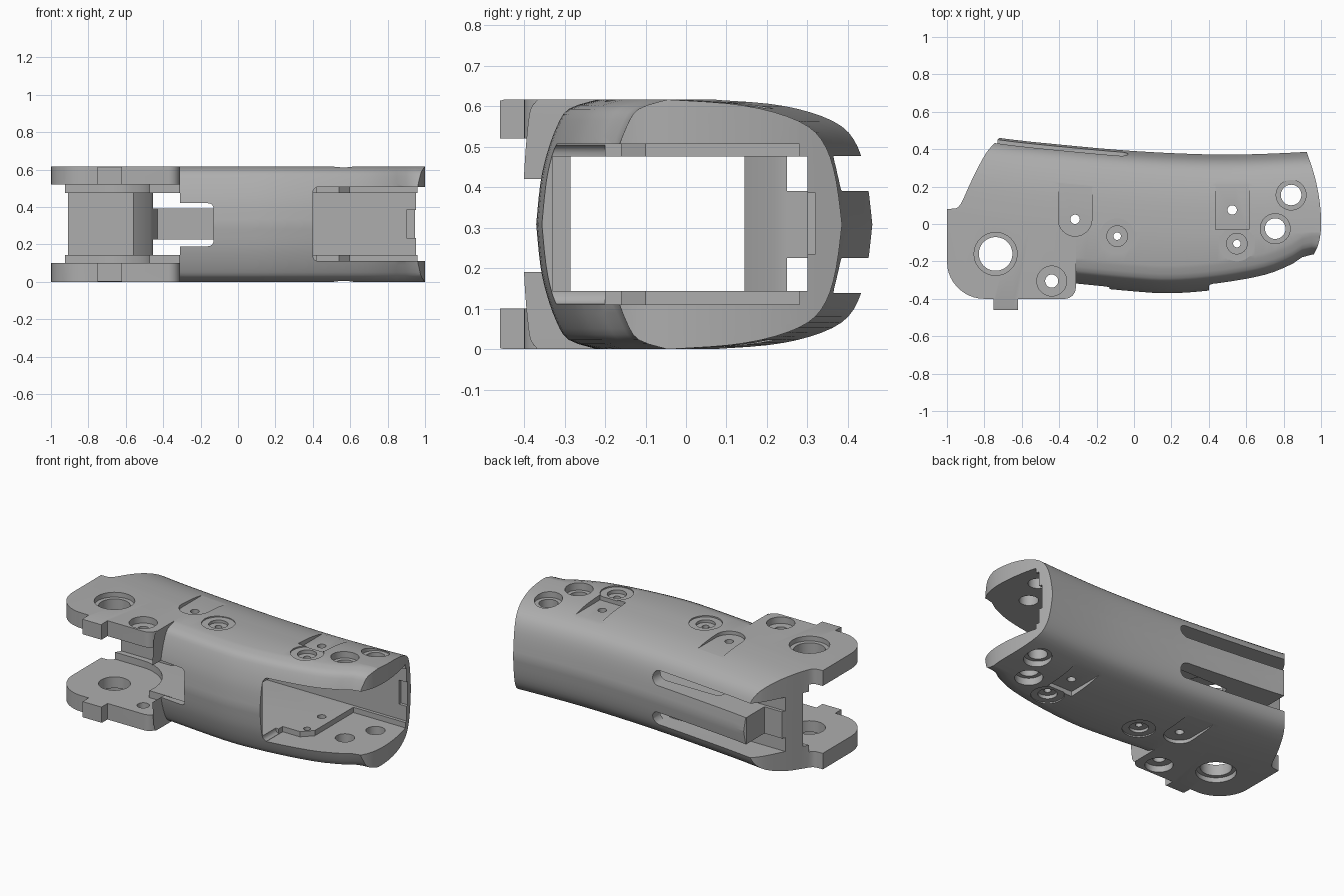
import bpy, bmesh, math

if "Cube" in bpy.data.objects:
    bpy.data.objects.remove(bpy.data.objects["Cube"])

MID = 0.308          # half height; everything mirrors about this level
scene = bpy.context.scene

grey = bpy.data.materials.new("plain_grey")
grey.diffuse_color = (0.42, 0.42, 0.42, 1)
grey.use_nodes = True
grey.node_tree.nodes["Principled BSDF"].inputs["Base Color"].default_value = grey.diffuse_color


def make(name, bm):
    bmesh.ops.recalc_face_normals(bm, faces=bm.faces)
    me = bpy.data.meshes.new(name)
    bm.to_mesh(me)
    bm.free()
    ob = bpy.data.objects.new(name, me)
    scene.collection.objects.link(ob)
    return ob


def prism(pts, a, b, axis='z', name="cutter"):
    """Extrude a flat outline from a to b along z (outline in xy) or y (outline in xz)."""
    bm = bmesh.new()
    put = (lambda p, h: (p[0], p[1], h)) if axis == 'z' else (lambda p, h: (p[0], h, p[1]))
    lo = [bm.verts.new(put(p, a)) for p in pts]
    hi = [bm.verts.new(put(p, b)) for p in pts]
    n = len(pts)
    bm.faces.new(lo)
    bm.faces.new(hi)
    for i in range(n):
        bm.faces.new((lo[i], lo[(i + 1) % n], hi[(i + 1) % n], hi[i]))
    return make(name, bm)


def rect(x0, x1, y0, y1):
    return [(x0, y0), (x1, y0), (x1, y1), (x0, y1)]


def arc(cx, cy, r, a0, a1, n):
    return [(cx + r * math.cos(math.radians(a0 + (a1 - a0) * i / n)),
             cy + r * math.sin(math.radians(a0 + (a1 - a0) * i / n))) for i in range(n + 1)]


def circle(cx, cy, r, n=40):
    return arc(cx, cy, r, 0, 360, n)[:-1]


def smooth(pts, n):
    """Catmull-Rom curve through points."""
    out = []
    for i in range(len(pts) - 1):
        p = [pts[max(i - 1, 0)], pts[i], pts[i + 1], pts[min(i + 2, len(pts) - 1)]]
        for k in range(n):
            t = k / n
            out.append(tuple(0.5 * (2 * b + (c - a) * t + (2 * a - 5 * b + 4 * c - d) * t * t
                                    + (3 * b - a - 3 * c + d) * t ** 3) for a, b, c, d in zip(*p)))
    return out + [pts[-1]]


def sample(curve, x):
    for (x0, y0), (x1, y1) in zip(curve, curve[1:]):
        if x <= x1:
            return y0 + (y1 - y0) * (x - x0) / (x1 - x0)
    return curve[-1][1]


# Shell: cross-section lofted along x
back_y = smooth([(-1.1, .52), (-.72, .46), (-.4, .425), (0, .39), (.4, .372), (.7, .375), (1.1, .395)], 6)
front_y = smooth([(-.31, -.33), (0, -.36), (.2, -.37), (.45, -.35), (.7, -.305), (.85, -.245),
                  (.93, -.2), (1.1, -.2)], 6)
front_prof = smooth([(0, 0), (.01, .10), (.025, .17), (.05, .24), (.08, .285), (.15, MID)], 3)
back_prof = smooth([(0, 0), (.015, .11), (.04, .19), (.085, .242), (.17, .277), (.28, .298), (.43, MID)], 3)

stations = [-1.1, -.95, -.85, -.75, -.65, -.55, -.45, -.38, -.311, -.309]
stations += [-.309 + 1.409 * i / 28 for i in range(1, 29)]
bm = bmesh.new()
rings = []
for x in stations:
    fy = -.6 if x < -.31 else sample(front_y, x)
    by = sample(back_y, x)
    top = [(fy + d, h) for d, h in front_prof] + [(by - d, h) for d, h in reversed(back_prof)]
    loop = top + [(y, -h) for y, h in reversed(top[1:-1])]
    rings.append([bm.verts.new((x, y, MID + h)) for y, h in loop])
n = len(rings[0])
for r, s in zip(rings, rings[1:]):
    for i in range(n):
        bm.faces.new((r[i], r[(i + 1) % n], s[(i + 1) % n], s[i]))
bm.faces.new(rings[0])
bm.faces.new(rings[-1])
bmesh.ops.triangulate(bm, faces=[f for f in bm.faces if len(f.verts) == 4])
body = make("arm_link_shell", bm)
body.data.materials.append(grey)
bpy.context.view_layer.objects.active = body
body.select_set(True)


def boolean(cutter, op='DIFFERENCE'):
    cutter.hide_render = True
    m = body.modifiers.new("cut", 'BOOLEAN')
    m.operation, m.solver, m.object = op, 'EXACT', cutter
    bpy.ops.object.modifier_apply(modifier=m.name)
    bpy.data.objects.remove(cutter)


def both(pts, z0, z1, axis_y=None):
    """Cut on the upper side and mirrored on the lower side."""
    boolean(prism(pts, z0, z1))
    boolean(prism(pts, 2 * MID - z1, 2 * MID - z0))


# Plan outline: rounded lugs with a tab, sloped left shoulder, rounded right end
outline = [(-1, .08), (-1, -.2)] + arc(-.8, -.2, .2, 190, 270, 10) + [
    (-.75, -.4), (-.75, -.46), (-.62, -.46), (-.62, -.4)] + arc(-.371, -.34, .06, 270, 360, 8) + [
    (-.305, -.6), (.8, -.6)]
outline += smooth([(.85, -.3), (.9, -.235), (.95, -.18), (.985, -.11), (1, -.02), (.995, .1),
                   (.97, .24), (.925, .38), (.86, .55)], 4)
outline += smooth([(-.64, .56), (-.72, .46), (-.79, .38), (-.86, .25), (-.925, .11), (-.955, .083)], 4)
boolean(prism(outline, -.2, .9), 'INTERSECT')

# Main hollow, leaving a cross wall behind the pivot
boolean(prism([(-1.2, -.6), (-.31, -.6), (-.31, -.285), (0, -.285), (0, -.33), (1.2, -.33), (1.2, .3),
               (-.43, .3), (-.47, .22), (-.56, .145), (-1.2, .145)], .143, .476))

# Lug inner clearance: front strip, side and round seat
boolean(prism(rect(-1.2, -.3115, -.6, -.2), .1, .52))
boolean(prism(rect(-1.2, -.74, -.43, .11), .1, .52))
boolean(prism(circle(-.74, -.16, .27, 56), .1, .52))

# Front window at the right end and stepped floor
win = arc(.43, .14, .03, 270, 180, 5) + arc(.43, .476, .03, 180, 90, 5) + [(1.2, .506), (1.2, .11)]
boolean(prism(win, -.7, -.2, 'y'))
boolean(prism([(.42, -.33), (1.2, -.33), (1.2, .28), (.6, .28), (.6, -.1), (.54, -.16), (.42, -.16)],
              .11, .506))
boolean(prism(rect(.9, 1.2, .235, .385), .28, .32, 'y'))

# Notch in the front wall
notch = arc(-.16, .22, .03, 270, 360, 5) + arc(-.16, .39, .03, 0, 90, 5) + [(-.5, .42), (-.5, .19)]
boolean(prism(notch, -.7, -.22, 'y'))

# Two long slots in the back wall, with a tongue left between them
for zc in (.434, 2 * MID - .434):
    boolean(prism(arc(-.075, zc, .043, -90, 90, 10) + [(-1.2, zc + .043), (-1.2, zc - .043)], .25, .7, 'y'))
boolean(prism([(-1.2, .27), (-.73, .27), (-.73, .7), (-1.2, .7)], .143, .476))

# Flat-bottomed pockets running out toward the back
both(arc(-.315, .025, .09, 180, 360, 16) + [(-.225, .45), (-.405, .45)], .594, .8)
both(rect(.435, .615, -.03, .45), .583, .8)

# Through holes with counterbores: x, y, hole radius, bore radius, bore depth
for x, y, r, R, d in [(-.74, -.16, .09, .115, .03), (-.44, -.305, .035, .08, .04),
                      (.84, .155, .055, .08, .045), (.755, -.025, .055, .08, .045),
                      (-.09, -.065, .02, .055, .025), (.55, -.105, .02, .055, .03),
                      (-.315, .025, .025, 0, 0), (.525, .075, .025, 0, 0)]:
    if R:
        both(circle(x, y, R), 2 * MID - d, .8)
    boolean(prism(circle(x, y, r), -.2, .9))

# Shallow seats round the two small screws
for x, y in [(-.09, -.065), (.55, -.105)]:
    both(circle(x, y, .095), 2 * MID - .008, .8)

bpy.ops.object.shade_smooth_by_angle(angle=math.radians(28))
